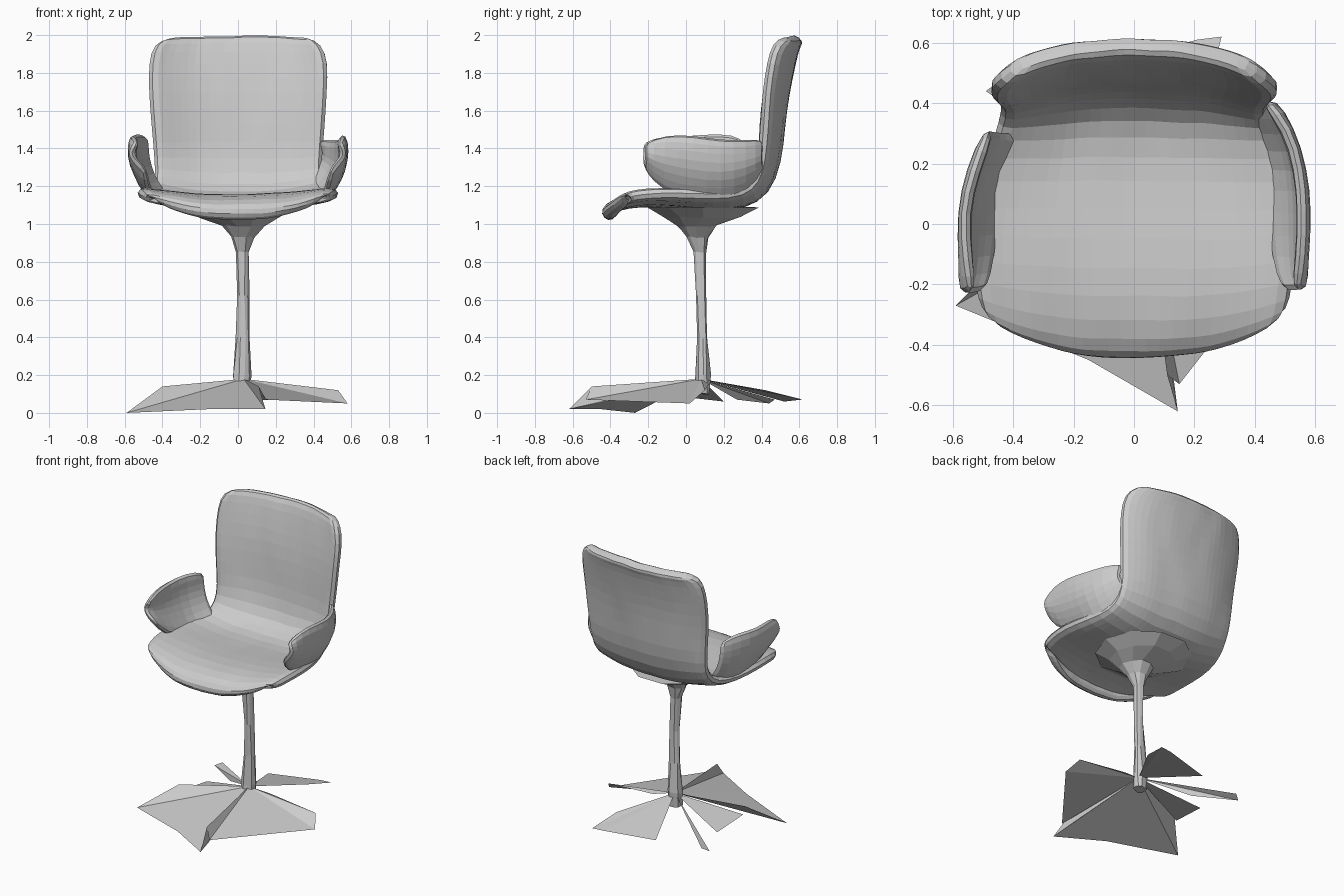
import bpy, bmesh, math, random
from mathutils import Vector

random.seed(4)
cube = bpy.data.objects.get("Cube")
if cube:
    bpy.data.objects.remove(cube, do_unlink=True)

grey = bpy.data.materials.new("light_grey")
grey.use_nodes = True
grey.diffuse_color = (0.6, 0.6, 0.6, 1)
bsdf = next(n for n in grey.node_tree.nodes if n.type == 'BSDF_PRINCIPLED')
bsdf.inputs["Base Color"].default_value = grey.diffuse_color
bsdf.inputs["Roughness"].default_value = 0.8


def make_object(name, bm):
    mesh = bpy.data.meshes.new(name)
    bm.to_mesh(mesh)
    bm.free()
    mesh.materials.append(grey)
    obj = bpy.data.objects.new(name, mesh)
    bpy.context.scene.collection.objects.link(obj)
    return obj


def grid(name, rows, closed=False, jitter=0.0, flip=False):
    """Skin a list of equally long point rows."""
    bm = bmesh.new()
    verts = [[bm.verts.new(Vector(p) + Vector([random.uniform(-jitter, jitter) for _ in p]))
              for p in row] for row in rows]
    n = len(rows[0])
    for a, b in zip(verts, verts[1:]):
        for i in range(n if closed else n - 1):
            j = (i + 1) % n
            bm.faces.new((a[i], a[j], b[j], b[i]))
    if closed:
        bm.faces.new(verts[0][::-1])
        bm.faces.new(verts[-1])
    if flip:
        bmesh.ops.reverse_faces(bm, faces=bm.faces[:])
    return make_object(name, bm)


def thicken(obj, thickness, offset):
    solid = obj.modifiers.new("thickness", 'SOLIDIFY')
    solid.thickness, solid.offset = thickness, offset
    sub = obj.modifiers.new("rounding", 'SUBSURF')
    sub.levels = sub.render_levels = 1


# Seat and back: one padded shell; each row is centre y, z, half width, edge shift y, z
profile = [
    (-.385, 1.01, .42, .10, .10), (-.44, 1.03, .46, .12, .10),
    (-.45, 1.08, .485, .12, .08), (-.40, 1.13, .505, .10, .05),
    (-.25, 1.165, .525, .04, .035),
    (-.05, 1.155, .53, 0, .05), (.15, 1.135, .50, 0, .05),
    (.29, 1.14, .45, 0, .06), (.39, 1.195, .43, -.05, .05),
    (.44, 1.34, .43, -.07, 0), (.455, 1.52, .445, -.08, 0),
    (.48, 1.70, .465, -.09, 0), (.515, 1.86, .465, -.10, 0),
    (.545, 1.97, .43, -.10, -.01), (.57, 2.01, .36, -.06, -.015)]
steps = [i / 6 for i in range(-6, 7)]
rows = [[(w * u, y + dy * abs(u) ** 2.5, z + dz * abs(u) ** 2.5) for u in steps]
        for y, z, w, dy, dz in profile]
thicken(grid("seat_and_back", rows, jitter=.006), .068, -1)

# Arms: curved wings; each station is y, bottom x, z, top x, z
stations = [
    (-.225, .49, 1.30, .53, 1.43), (-.12, .46, 1.17, .55, 1.47),
    (.04, .45, 1.12, .56, 1.47), (.18, .45, 1.10, .55, 1.45),
    (.31, .41, 1.15, .51, 1.45), (.41, .37, 1.25, .43, 1.45)]
# the right arm tucks in at the rear, stops short of the back and has a raised crest
for side, name, tuck, crest, count in ((1, "left_arm", 0, 0, 6), (-1, "right_arm", .2, .05, 5)):
    rows = []
    for y, bx, bz, tx, tz in stations[:count]:
        pull = tuck * max(0, y - .1)
        top = tz + crest * max(0, 1 - abs(y - .2) / .16)
        rows.append([(side * (bx + (tx - bx) * t + .05 * math.sin(math.pi * t) - pull), y,
                      bz + (top - bz) * t) for t in (0, .25, .5, .75, 1)])
    thicken(grid(name, rows, jitter=.008, flip=side < 0), .045, 0)

# Pedestal: thin pole flaring into the seat; each ring is x, y, z, radius x, y
rings = [(.02, .085, .10, .045, .04), (.02, .09, .20, .05, .04),
         (.025, .085, .40, .04, .03), (.03, .08, .62, .03, .025),
         (.025, .07, .85, .033, .035), (.025, .06, .93, .065, .06),
         (.03, .06, .99, .11, .11), (.01, .09, 1.035, .21, .21),
         (0, .09, 1.09, .31, .31)]
sides = 10
rows = [[(x + rx * math.cos(k * math.tau / sides), y + ry * math.sin(k * math.tau / sides), z)
         for k in range(sides)] for x, y, z, rx, ry in rings]
grid("pedestal", rows, closed=True, jitter=.005)

# Base: thin folded plates fanning out from the hub
hub = (.03, .08, .18)
ridge = (.11, -.5, .14)
plates = {
    "front_right_foot": [(-.40, -.08, .14), (-.59, -.27, 0), (-.15, -.45, .02),
                         (.145, -.62, .02), ridge],
    "front_left_foot": [ridge, (.15, -.53, .07), (.58, .02, .05), (.53, .10, .12), (.17, .12, .15)],
    "front_toe": [ridge, (.145, -.62, .02), (.12, -.42, .06)],
    "back_left_foot": [(.24, .42, .12), (.29, .62, .07), (.21, .61, .07), (-.13, .52, .06)],
    "back_right_toe": [(-.45, .47, .07), (-.49, .44, .05), (-.25, .27, .07)],
    "side_foot": [(-.38, .20, .06), (-.40, -.06, .09)],
}
for name, points in plates.items():
    bm = bmesh.new()
    centre = bm.verts.new(hub)
    rim = [bm.verts.new(p) for p in points]
    for a, b in zip(rim, rim[1:]):
        face = bm.faces.new((centre, a, b))
        face.normal_update()
        if face.normal.z < 0:
            face.normal_flip()
    make_object(name, bm)
